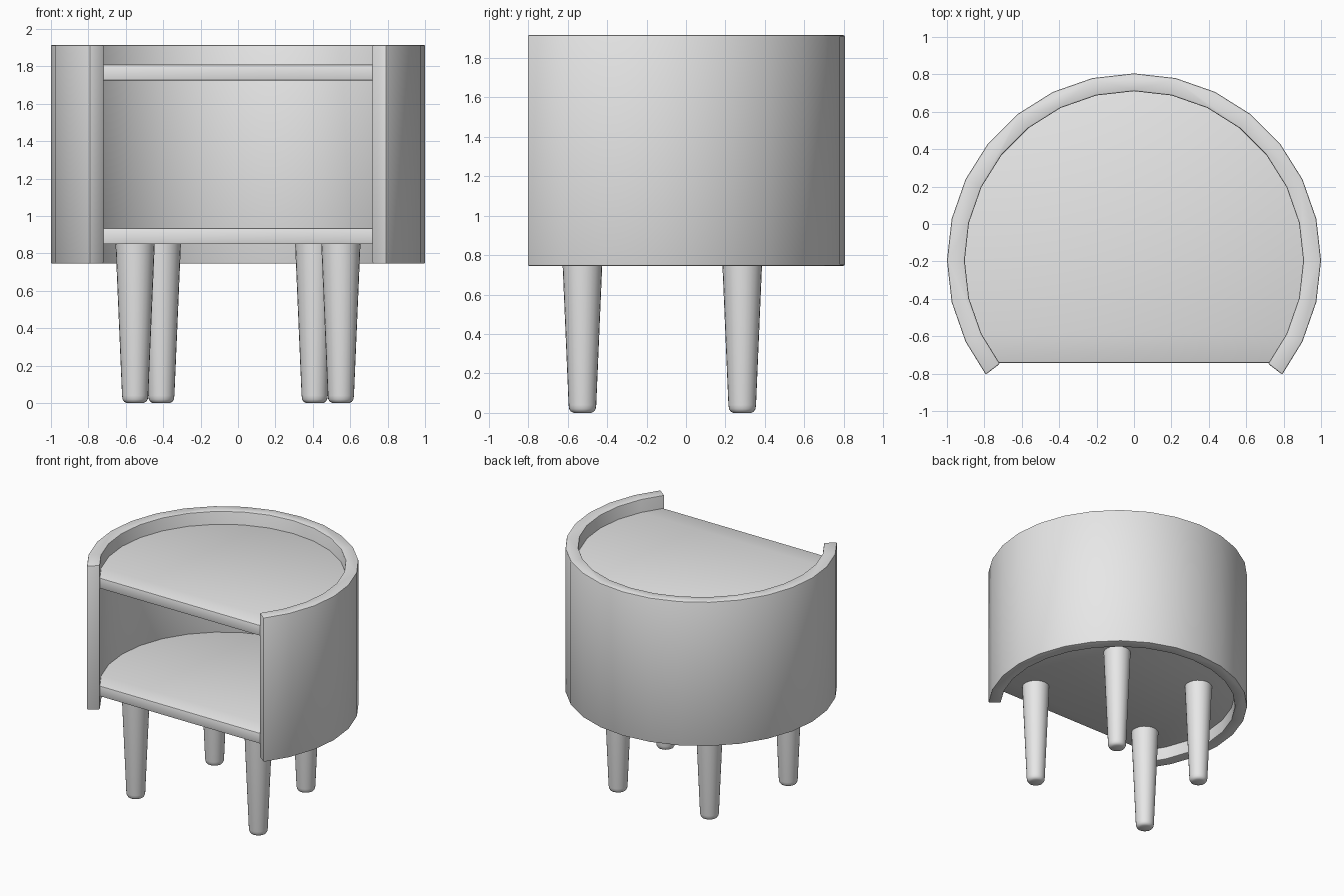
import bpy
import bmesh
from math import sin, cos, radians

cube = bpy.data.objects.get("Cube")
if cube:
    bpy.data.objects.remove(cube, do_unlink=True)

CENTRE_Y = -0.195
STEP = 360 / 28

grey = bpy.data.materials.new("plain_grey")
grey.use_nodes = True
grey.diffuse_color = (0.8, 0.8, 0.8, 1)
grey.node_tree.nodes["Principled BSDF"].inputs["Base Color"].default_value = (0.8, 0.8, 0.8, 1)


def finish(name, bm, bevel=0):
    """Turn a bmesh into a shaded object, optionally with softened edges."""
    bmesh.ops.recalc_face_normals(bm, faces=bm.faces)
    mesh = bpy.data.meshes.new(name)
    bm.to_mesh(mesh)
    bm.free()
    mesh.materials.append(grey)
    obj = bpy.data.objects.new(name, mesh)
    bpy.context.collection.objects.link(obj)
    bpy.ops.object.select_all(action="DESELECT")
    obj.select_set(True)
    bpy.context.view_layer.objects.active = obj
    if bevel:
        mod = obj.modifiers.new("soft_edges", "BEVEL")
        mod.width = bevel
        mod.segments = 2
        mod.limit_method = "ANGLE"
        mod.angle_limit = radians(40)
        bpy.ops.object.modifier_apply(modifier=mod.name)
    bpy.ops.object.shade_smooth_by_angle(angle=radians(35))
    return obj


def arc(radius, end):
    """Points round the open-fronted circle, from the left front to the right."""
    angles = [end] + [90 + STEP * i for i in range(-9, 10)] + [180 - end]
    return [(radius * cos(radians(a)), CENTRE_Y + radius * sin(radians(a))) for a in angles]


def prism(name, outline, bottom, top, bevel):
    bm = bmesh.new()
    face = bm.faces.new([bm.verts.new((x, y, bottom)) for x, y in outline])
    ext = bmesh.ops.extrude_face_region(bm, geom=[face], use_keep_orig=True)
    verts = [v for v in ext["geom"] if isinstance(v, bmesh.types.BMVert)]
    bmesh.ops.translate(bm, verts=verts, vec=(0, 0, top - bottom))
    return finish(name, bm, bevel)


# Curved wall, open at the front
prism("curved_wall", arc(1.0, -37.6) + arc(0.905, -37.6)[::-1], 0.745, 1.915, 0.008)

# Floor and top panels with a straight front edge
prism("floor_panel", arc(0.909, -37.0), 0.85, 0.935, 0.006)
prism("top_panel", arc(0.909, -37.0), 1.725, 1.81, 0.006)


# Round tapered legs
def leg(name, x, y, sides=24):
    bm = bmesh.new()
    rings = []
    for r, z in [(0.045, 0), (0.059, 0.007), (0.067, 0.02), (0.07, 0.04), (0.106, 0.88)]:
        rings.append([bm.verts.new((x + r * cos(radians(360 * i / sides)),
                                    y + r * sin(radians(360 * i / sides)), z))
                      for i in range(sides)])
    for low, high in zip(rings, rings[1:]):
        for i in range(sides):
            j = (i + 1) % sides
            bm.faces.new((low[i], low[j], high[j], high[i]))
    bm.faces.new(rings[0])
    bm.faces.new(rings[-1])
    finish(name, bm)


for side, sign in (("left", 1), ("right", -1)):
    leg("front_leg_" + side, sign * 0.55, -0.525)
    leg("back_leg_" + side, sign * 0.41, 0.285)
